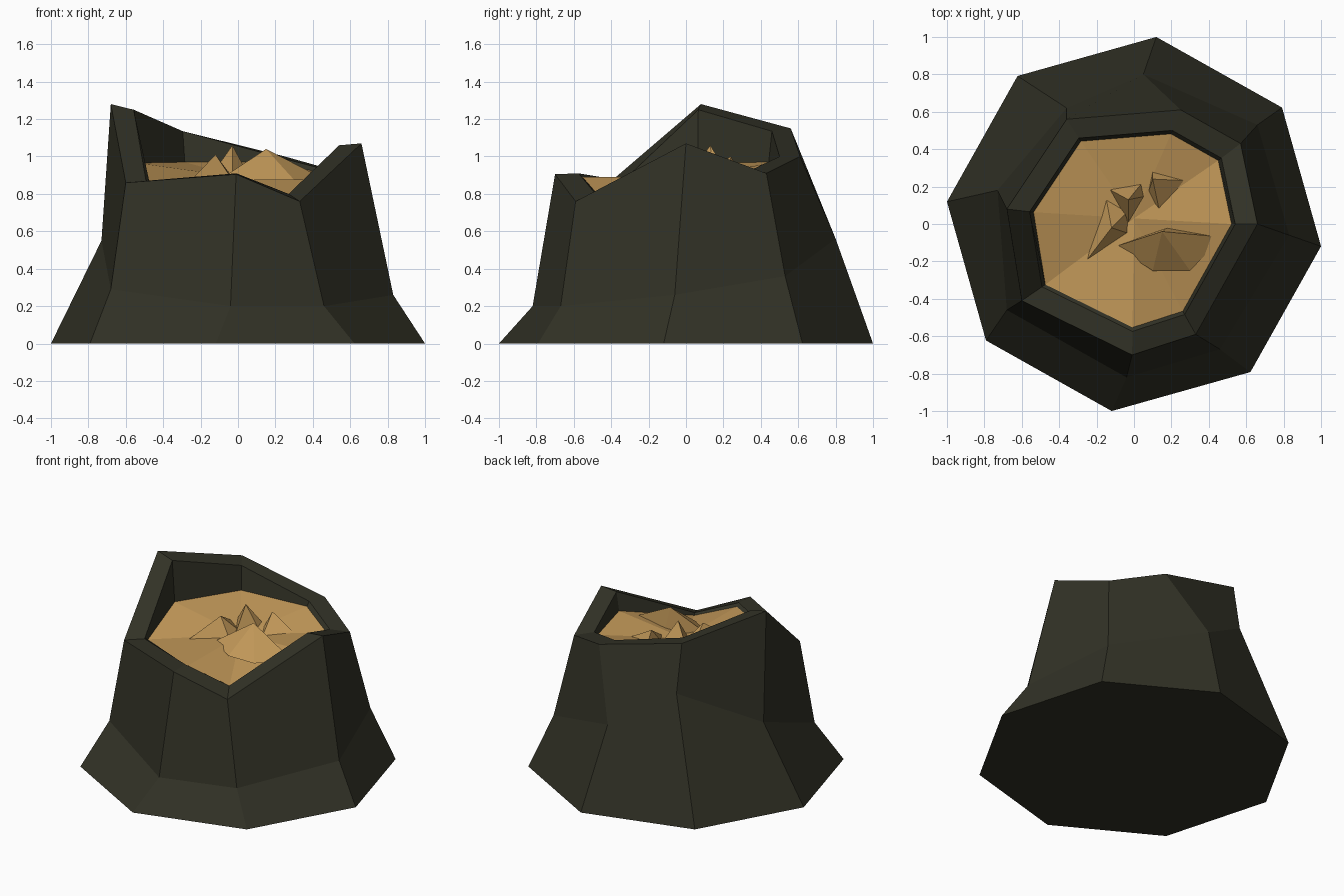
import bpy, bmesh, math

if "Cube" in bpy.data.objects:
    bpy.data.objects.remove(bpy.data.objects["Cube"])


def material(name, rgb):
    m = bpy.data.materials.new(name)
    m.diffuse_color = (*rgb, 1)
    m.use_nodes = True
    m.node_tree.nodes["Principled BSDF"].inputs["Base Color"].default_value = m.diffuse_color
    return m


bark = material("dark bark", (0.031, 0.031, 0.019))
wood = material("cut wood", (0.54, 0.315, 0.099))

N = 8
# stump rings, counter-clockwise from the front vertex
base = [(1.007 * math.cos(math.radians(263.2 + 45 * i)),
         1.007 * math.sin(math.radians(263.2 + 45 * i)), 0) for i in range(N)]
mid = [(-.04, -.82, .20), (.46, -.67, .20), (.83, -.06, .26), (.66, .53, .36),
       (.05, .80, .56), (-.36, .62, .82), (-.73, .18, .55), (-.68, -.46, .29)]
top = [(-.01, -.70, .905), (.33, -.59, .76), (.66, 0, 1.07), (.57, .43, .91),
       (.25, .61, 1.0), (-.36, .56, 1.15), (-.68, .08, 1.28), (-.60, -.41, .86)]
inner_z = [.91, .80, 1.06, .93, 1.0, 1.135, 1.25, .87]
wood_z = [.89, .79, .93, .91, .97, .97, .965, .865]
inner = [(x * .82, y * .82, z) for (x, y, _), z in zip(top, inner_z)]
floor = [(x * .79, y * .79, z) for (x, y, _), z in zip(top, wood_z)]


def make_object(name, bm, mat):
    bmesh.ops.recalc_face_normals(bm, faces=bm.faces)
    me = bpy.data.meshes.new(name)
    bm.to_mesh(me)
    bm.free()
    me.materials.append(mat)
    ob = bpy.data.objects.new(name, me)
    bpy.context.collection.objects.link(ob)
    return ob


def fan(bm, ring, tip):
    """Triangles from a closed ring up to one tip point."""
    vs = [bm.verts.new(p) for p in ring]
    t = bm.verts.new(tip)
    for i in range(len(vs)):
        bm.faces.new((vs[i], vs[(i + 1) % len(vs)], t))
    return vs


# bark shell: flared roots, trunk, broken rim and inner wall
bm = bmesh.new()
rings = [[bm.verts.new(p) for p in r] for r in (base, mid, top, inner, floor)]
bm.faces.new(rings[0][::-1])
for a, b in zip(rings, rings[1:]):
    for i in range(N):
        j = (i + 1) % N
        bm.faces.new((a[i], a[j], b[j], b[i]))
bm.normal_update()
make_object("stump_bark", bm, bark)

# sunken wood surface
bm = bmesh.new()
fan(bm, floor, (0, .03, .89))
for f in bm.faces:
    f.normal_update()
    if f.normal.z < 0:
        f.normal_flip()
make_object("wood_surface", bm, wood)

# jagged splinters in the middle: base outline and tip
splinters = [
    ([(-.16, .20), (-.03, 0), (.07, .15), (.06, .24)], (-.03, .13, 1.06)),
    ([(-.16, .20), (-.25, -.19), (-.03, -.05), (-.02, .08)], (-.12, -.02, 1.01)),
    ([(-.10, -.12), (.10, -.25), (.30, -.25), (.47, -.07), (.18, -.02)], (.15, -.04, 1.04)),
    ([(.07, .15), (.14, .05), (.32, .23), (.10, .31)], (.10, .24, 1.0)),
]
bm = bmesh.new()
for outline, tip in splinters:
    ring = fan(bm, [(x, y, .875) for x, y in outline], tip)
    bm.faces.new(ring[::-1])
make_object("wood_splinters", bm, wood)
